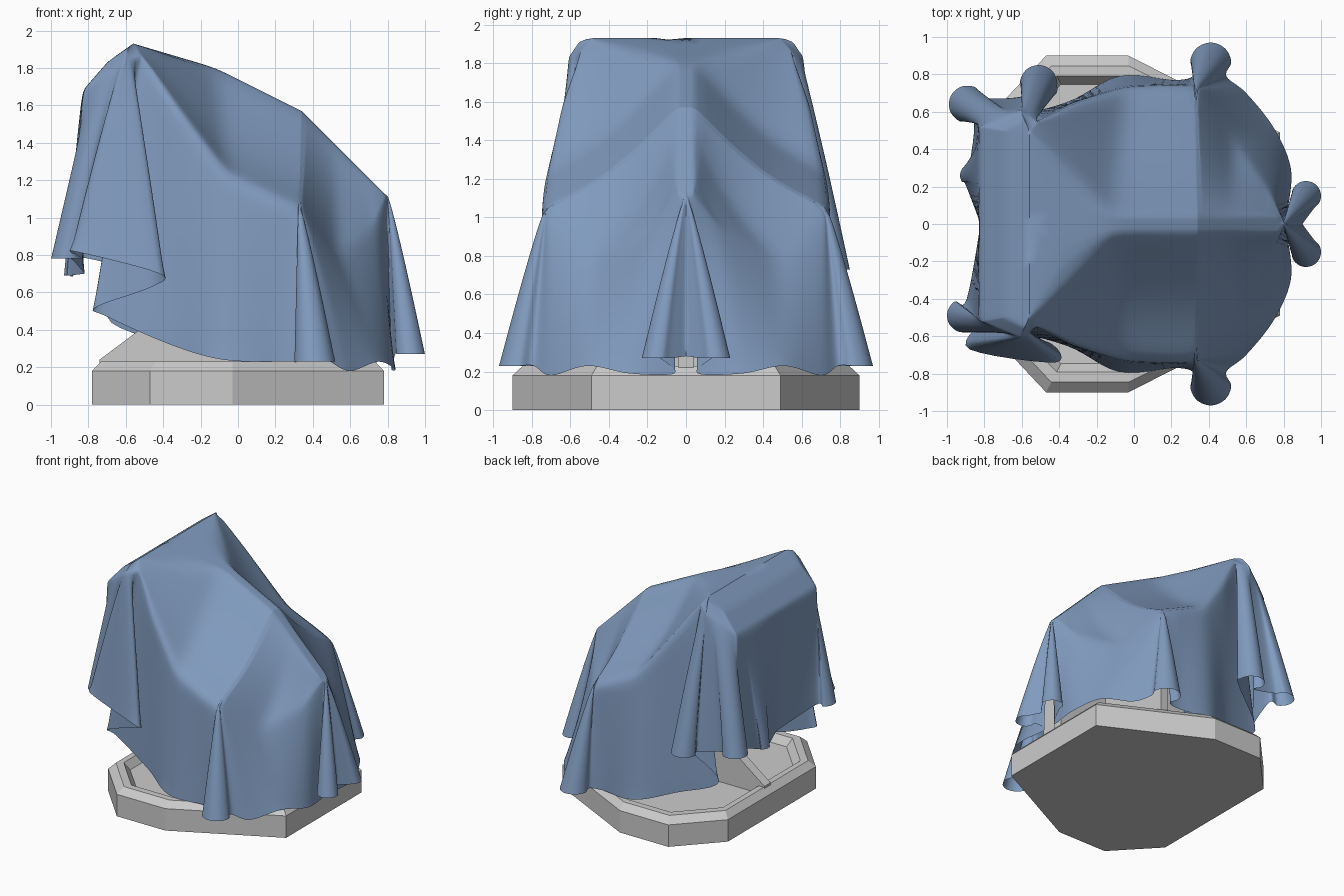
import bpy, bmesh, math
from mathutils import Vector as V

if "Cube" in bpy.data.objects:
    bpy.data.objects.remove(bpy.data.objects["Cube"])

SPINE = [(-0.56, 1.93), (-0.12, 1.8), (0.34, 1.57), (0.78, 1.13)]
CORNER = V((-0.56, 0.5, 1.93))


def make_object(name, bm):
    bmesh.ops.recalc_face_normals(bm, faces=bm.faces)
    me = bpy.data.meshes.new(name)
    bm.to_mesh(me)
    bm.free()
    ob = bpy.data.objects.new(name, me)
    bpy.context.collection.objects.link(ob)
    return ob


def extrude_profile(name, pts, half_width):
    """Side profile in x-z, extruded symmetrically along y."""
    bm = bmesh.new()
    face = bm.faces.new([bm.verts.new((x, -half_width, z)) for x, z in pts])
    new = bmesh.ops.extrude_face_region(bm, geom=[face], use_keep_orig=True)["geom"]
    bmesh.ops.translate(bm, vec=(0, 2 * half_width, 0),
                        verts=[g for g in new if isinstance(g, bmesh.types.BMVert)])
    return make_object(name, bm)


# Eight-sided base with chamfered rim and recessed floor
half = [(0.78, 0.49), (-0.03, 0.9), (-0.47, 0.9), (-0.78, 0.57)]
outline = half + [(x, -y) for x, y in reversed(half)]
bm = bmesh.new()
rings = []
for scale, z in ((1, 0), (1, 0.18), (0.94, 0.23), (0.88, 0.23), (0.83, 0.17)):
    rings.append([bm.verts.new((x * scale, y * scale, z)) for x, y in outline])
for lo, hi in zip(rings, rings[1:]):
    for i in range(8):
        j = (i + 1) % 8
        bm.faces.new((lo[i], lo[j], hi[j], hi[i]))
bm.faces.new(rings[0])
bm.faces.new(rings[-1])
make_object("base", bm)

# Supports under the cloth
extrude_profile("support_fin", [(-0.74, 0.17), (-0.74, 0.24), (-0.42, 0.48)]
                + [(x - 0.02, z - 0.07) for x, z in SPINE] + [(0.74, 0.17)], 0.04)
extrude_profile("support_crossbar", [(-0.57, 1.86), (-0.78, 1.65), (-0.57, 1.55)], 0.44)
extrude_profile("support_arm", [(0.24, 0.17), (0.24, 0.98), (0.31, 0.98), (0.31, 0.17)], 0.68)


# Cloth roof: distance s runs along the back ridge (s < 0), then down the spine
def spine_point(s, y):
    x = s + SPINE[0][0]
    for (x0, z0), (x1, z1) in zip(SPINE, SPINE[1:]):
        if x <= x1 + 1e-6:
            break
    return V((x, y, z0 + (z1 - z0) * (x - x0) / (x1 - x0)))


def roof(s, shoulder):
    """Crest and crease points that belong to a shoulder point."""
    if s <= 0:
        crest = CORNER * 1
        crest.y *= 1 + s
        return crest, crest.lerp(shoulder, 0.5) + V((0, 0, 0.03))
    if s < 0.44:
        f = s / 0.44
        crest = CORNER * 1
        crest.y *= max(0, 1 - 2 * f)
        return crest, CORNER.lerp(spine_point(0.44, 0.05), f)
    return spine_point(s, 0), spine_point(s, min(0.05, shoulder.y))


def fold(x, y, z, r, a0, a1, n=7):
    """Round hanging fold in the hem, an arc seen from above."""
    angles = [math.radians(a0 + (a1 - a0) * i / (n - 1)) for i in range(n)]
    return [(x + r * math.cos(a), y + r * math.sin(a), z) for a in angles]


# Groups along half the hem: roof distance, shoulder point, hem points
back = [(-1, (-.83, 0, 1.68), [(-.82, 0, .70)])]
back_ripple = [(-.6, (-.83, .2, 1.68), fold(-.87, .26, .69, .06, 240, 100))]
edge, tip = (-.83, .52, 1.68), (-.61, .61, 1.83)
corner_far = [(-.05, edge, fold(-.89, .64, .78, .10, 290, 20)),
              (0, tip, fold(-.51, .75, .73, .10, 220, -50))]
corner_near = [(-.05, edge, fold(-.91, .49, .78, .09, 280, 30)),
               (0, tip, [(-.88, .67, .82), (-.42, .74, .70), (-.46, .63, .63), (-.76, .60, .52)])]
side = [
    (.01, (-.51, .55, 1.86), [(-.70, .57, .47)]),
    (.22, (-.33, .65, 1.60), [(-.36, .65, .32)]),
    (.44, (-.05, .73, 1.23), [(-.08, .79, .24)]),
    (.80, (.20, .745, 1.11), [(.22, .77, .23)]),
]
front = [
    (.90, (.32, .735, 1.06), fold(.41, .86, .23, .11, 215, -40)),
    (.93, (.34, .72, 1.05), [(.60, .70, .18)]),
    (1.08, (.53, .46, .80), [(.75, .51, .23)]),
    (1.25, (.72, .19, .93), [(.84, .29, .19)]),
    (1.33, (.79, .04, 1.11), [(.82, .06, .19)]),
    (1.34, (.80, .01, 1.11), fold(.92, .15, .27, .08, 190, -60)),
    (1.34, (.805, 0, 1.11), [(.90, 0, .28)]),
]


def columns(groups, steps=6):
    """Spline the hem and blend the roof and shoulder points between groups."""
    anchors = []
    for s, shoulder, _ in groups:
        anchors.append((*roof(s, V(shoulder)), V(shoulder)))
    keys = []
    for g, (_, _, hem) in enumerate(groups):
        nxt = anchors[min(g + 1, len(groups) - 1)]
        for i, h in enumerate(hem):
            keys.append([a.lerp(b, i / len(hem)) for a, b in zip(anchors[g], nxt)] + [V(h)])
    n, out = len(keys), []
    for i in range(n - 1):
        p0, p1, p2, p3 = (keys[min(max(i + d, 0), n - 1)][3] for d in (-1, 0, 1, 2))
        for k in range(steps):
            t = k / steps
            hem = 0.5 * (2 * p1 + (p2 - p0) * t + (2 * p0 - 5 * p1 + 4 * p2 - p3) * t * t
                         + (3 * p1 - p0 - 3 * p2 + p3) * t ** 3)
            out.append([keys[i][c].lerp(keys[i + 1][c], t) for c in range(3)] + [hem])
    return out + [keys[-1]]


def hang(shoulder, hem, t):
    """Hanging cloth, flaring slightly faster near the top."""
    p = shoulder.lerp(hem, t ** 0.9)
    p.z = shoulder.z + (hem.z - shoulder.z) * t
    return p


def drape(bm, groups, mirror):
    grid = []
    for crest, crease, shoulder, hem in columns(groups):
        line = [crest.lerp(crease, i / 4) for i in range(4)]
        for i in range(12):
            p = crease.lerp(shoulder, i / 12)
            span = max(0, (shoulder - crease).length - 0.2)
            p.z -= 0.1 * span * math.sin(math.pi * i / 12)
            line.append(p)
        line += [hang(shoulder, hem, i / 18) for i in range(19)]
        grid.append([bm.verts.new((p.x, p.y * mirror, p.z)) for p in line])
    for a, b in zip(grid, grid[1:]):
        for i in range(len(a) - 1):
            bm.faces.new((a[i], b[i], b[i + 1], a[i + 1]))


# Cloth cover: both halves joined along the middle and relaxed
bm = bmesh.new()
drape(bm, back + back_ripple + corner_far + side + front, 1)
drape(bm, back + corner_near + side + front, -1)
bmesh.ops.remove_doubles(bm, verts=bm.verts, dist=0.0008)
bmesh.ops.dissolve_degenerate(bm, edges=bm.edges, dist=0.0002)
inner = [v for v in bm.verts if not v.is_boundary]
for _ in range(3):
    bmesh.ops.smooth_vert(bm, verts=inner, factor=0.5,
                          use_axis_x=True, use_axis_y=True, use_axis_z=True)
cloth = make_object("cloth_cover", bm)
blue = bpy.data.materials.new("cloth_blue")
blue.diffuse_color = (0.22, 0.33, 0.52, 1)
blue.use_nodes = True
blue.node_tree.nodes["Principled BSDF"].inputs["Base Color"].default_value = blue.diffuse_color
cloth.data.materials.append(blue)
bpy.context.view_layer.objects.active = cloth
cloth.select_set(True)
bpy.ops.object.shade_smooth_by_angle(angle=math.radians(50))
